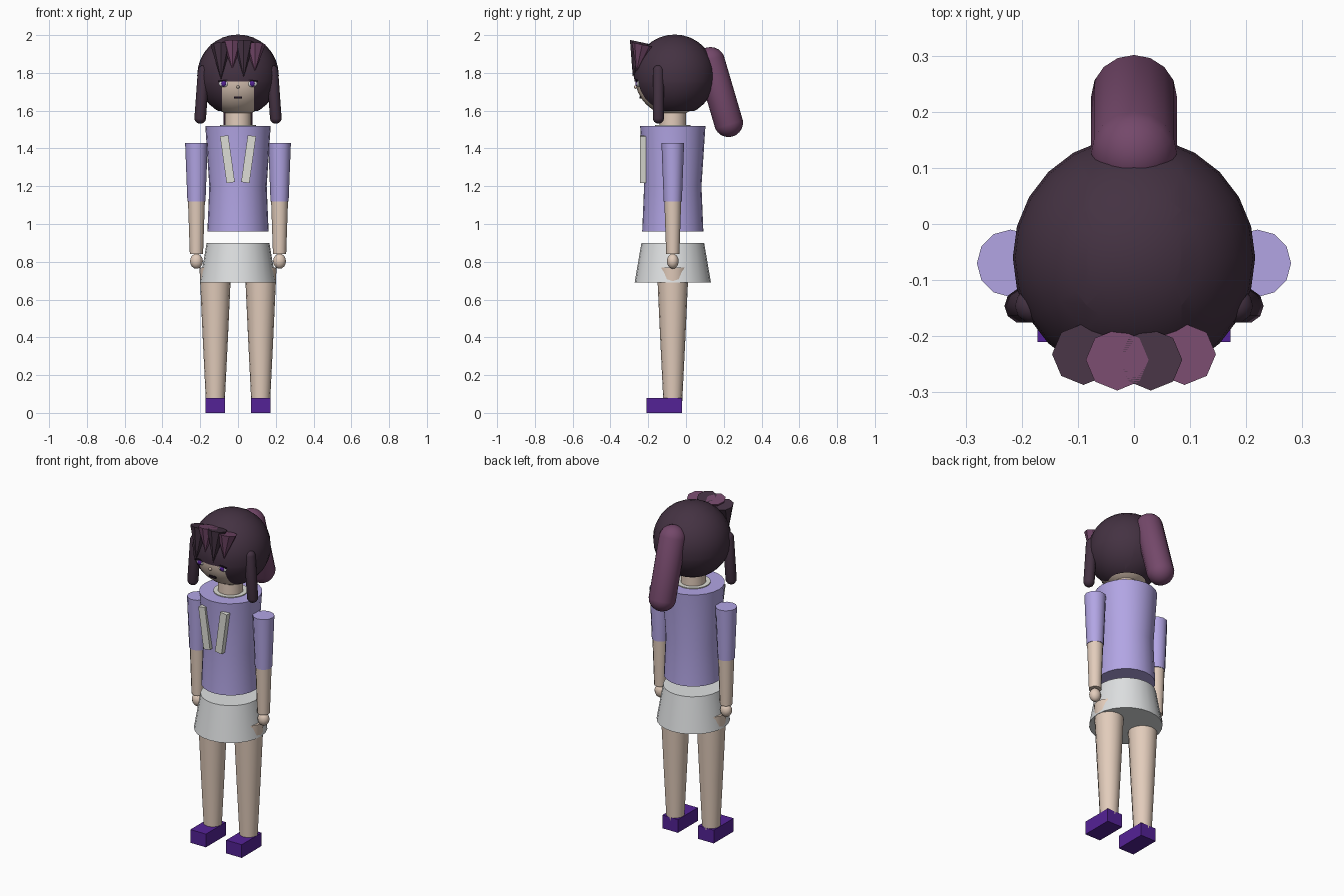
import bpy
import bmesh
from math import radians
from mathutils import Matrix, Vector

cube = bpy.data.objects.get("Cube")
if cube:
    bpy.data.objects.remove(cube, do_unlink=True)


def material(name, *rgb):
    lin = [(c / 255 / 12.92) if c < 11 else ((c / 255 + 0.055) / 1.055) ** 2.4 for c in rgb]
    mat = bpy.data.materials.new(name)
    mat.use_nodes = True
    mat.diffuse_color = (*lin, 1)
    mat.node_tree.nodes["Principled BSDF"].inputs["Base Color"].default_value = (*lin, 1)
    return mat


SKIN = material("skin", 226, 204, 187)
LAVENDER = material("lavender cloth", 178, 165, 228)
WHITE = material("white cloth", 222, 224, 225)
CREAM = material("ribbon cream", 222, 222, 214)
HAIR = material("dark plum hair", 68, 50, 66)
MAUVE = material("mauve hair", 116, 72, 106)
PURPLE = material("deep purple", 84, 34, 150)
BLACK = material("near black", 30, 20, 32)

BODY_Y = -0.07
HEAD = Vector((0, BODY_Y, 1.775))
SKULL = Vector((0, -0.06, 1.787))
SIDES = (("left", 1), ("right", -1))


def finish(name, bm, mat, smooth=True):
    mesh = bpy.data.meshes.new(name)
    bmesh.ops.recalc_face_normals(bm, faces=bm.faces)
    bm.to_mesh(mesh)
    bm.free()
    mesh.materials.append(mat)
    obj = bpy.data.objects.new(name, mesh)
    bpy.context.collection.objects.link(obj)
    if smooth:
        bpy.ops.object.select_all(action="DESELECT")
        obj.select_set(True)
        bpy.context.view_layer.objects.active = obj
        bpy.ops.object.shade_smooth_by_angle(angle=radians(35))
    return obj


def lathe(name, mat, profile, x=0, sides=24):
    """Capped upright tube through (radius, height) pairs."""
    bm = bmesh.new()
    rings = []
    for r, z in profile:
        ring = bmesh.ops.create_circle(bm, segments=sides, radius=r,
                                       matrix=Matrix.Translation((x, BODY_Y, z)))["verts"]
        rings.append(ring)
    for a, b in zip(rings, rings[1:]):
        for i in range(sides):
            j = (i + 1) % sides
            bm.faces.new((a[i], a[j], b[j], b[i]))
    bm.faces.new(rings[0])
    bm.faces.new(rings[-1])
    return finish(name, bm, mat)


def ball(name, mat, centre, radii, segs=24, rings=16):
    bm = bmesh.new()
    bmesh.ops.create_uvsphere(bm, u_segments=segs, v_segments=rings, radius=1,
                              matrix=Matrix.LocRotScale(centre, None, Vector(radii)))
    return finish(name, bm, mat)


def box(name, mat, centre, size, turn=0):
    bm = bmesh.new()
    bmesh.ops.create_cube(bm, size=1)
    bmesh.ops.scale(bm, vec=size, verts=bm.verts)
    bm.transform(Matrix.Translation(centre) @ Matrix.Rotation(turn, 4, "Y"))
    return finish(name, bm, mat, smooth=False)


def capsule(name, mat, start, end, r, segs=16):
    """Round-ended tube between two points."""
    start, end = Vector(start), Vector(end)
    axis = end - start
    bm = bmesh.new()
    bmesh.ops.create_uvsphere(bm, u_segments=segs, v_segments=11, radius=r)
    for v in bm.verts:
        v.co.z += axis.length / 2 * (1 if v.co.z > 0 else -1)
    bm.transform(Matrix.LocRotScale((start + end) / 2, axis.to_track_quat("Z", "Y"), None))
    return finish(name, bm, mat)


# Torso, neck, collar and skirt
lathe("torso", LAVENDER, [(0.162, 0.96), (0.152, 1.2), (0.173, 1.52)])
lathe("skirt", WHITE, [(0.202, 0.69), (0.166, 0.9)])
lathe("collar", CREAM, [(0.095, 1.5), (0.095, 1.525)])
lathe("neck", SKIN, [(0.07, 1.49), (0.07, 1.64)], sides=16)

# Limbs, shoes and chest ribbons
for side, s in SIDES:
    lathe(side + "_sleeve", LAVENDER, [(0.048, 1.12), (0.06, 1.43)], 0.22 * s, 12)
    lathe(side + "_forearm", SKIN, [(0.035, 0.84), (0.045, 1.13)], 0.22 * s, 12)
    ball(side + "_hand", SKIN, (0.22 * s, BODY_Y, 0.803), (0.034, 0.031, 0.04), 12, 8)
    lathe(side + "_leg", SKIN, [(0.05, 0.06), (0.066, 0.38), (0.084, 0.77)], 0.12 * s, 16)
    box(side + "_shoe", PURPLE, (0.12 * s, -0.115, 0.04), (0.104, 0.19, 0.08))
    box(side + "_ribbon", CREAM, (0.056 * s, -0.228, 1.343), (0.044, 0.032, 0.25),
        radians(8) * s)

# Head
ball("head", SKIN, HEAD, (0.2, 0.2, 0.2))

# Hair cap: open underneath, with a window for the face
bm = bmesh.new()
bmesh.ops.create_uvsphere(bm, u_segments=24, v_segments=16, radius=0.216,
                          matrix=Matrix.Translation(SKULL))
NECKLINE, BROW, CHEEK = 1.598, 1.755, 0.085
for co, no in (((0, 0, NECKLINE), (0, 0, 1)), ((0, 0, BROW), (0, 0, 1)),
               ((CHEEK, 0, 0), (1, 0, 0)), ((-CHEEK, 0, 0), (1, 0, 0))):
    bmesh.ops.bisect_plane(bm, geom=bm.verts[:] + bm.edges[:] + bm.faces[:],
                           plane_co=co, plane_no=no)
cut = []
for f in bm.faces:
    c = f.calc_center_median()
    if c.z < NECKLINE or (c.z < BROW and abs(c.x) < CHEEK and c.y < SKULL.y):
        cut.append(f)
bmesh.ops.delete(bm, geom=cut, context="FACES")
finish("hair_cap", bm, HAIR)

# Fringe spikes, points down, alternating colours
for i in range(4):
    x = -0.09 + 0.06 * i
    outer = i in (0, 3)
    length = 0.145 if i % 2 else 0.19
    top = Vector((x, -0.232 if outer else -0.242, 1.95 if outer else 1.963))
    bm = bmesh.new()
    bmesh.ops.create_cone(bm, cap_ends=True, segments=8, radius1=0, radius2=0.056, depth=length)
    bmesh.ops.remove_doubles(bm, verts=bm.verts, dist=0.0001)
    bm.transform(Matrix.Translation(top) @ Matrix.Rotation(radians(-12), 4, "X")
                 @ Matrix.Translation((0, 0, -length / 2)))
    finish("fringe_spike_%d" % (i + 1), bm, MAUVE if i % 2 else HAIR, smooth=False)

# Side locks and ponytail
for side, s in SIDES:
    capsule(side + "_lock", HAIR, (0.182 * s, -0.146, 1.81), (0.2 * s, -0.146, 1.562), 0.031, 10)
capsule("ponytail", MAUVE, (0, 0.13, 1.86), (0, 0.225, 1.537), 0.077)

# Face
for side, s in SIDES:
    ball(side + "_eye", WHITE, (0.076 * s, -0.253, 1.742), (0.026, 0.01, 0.017), 12, 8)
    ball(side + "_iris", PURPLE, (0.076 * s, -0.259, 1.744), (0.014, 0.009, 0.016), 12, 8)
    box(side + "_lash", BLACK, (0.078 * s, -0.262, 1.76), (0.055, 0.008, 0.007), radians(8) * s)
ball("nose", SKIN, (0, -0.266, 1.725), (0.009, 0.01, 0.009), 10, 6)
box("mouth", BLACK, (0, -0.242, 1.67), (0.042, 0.009, 0.012))
